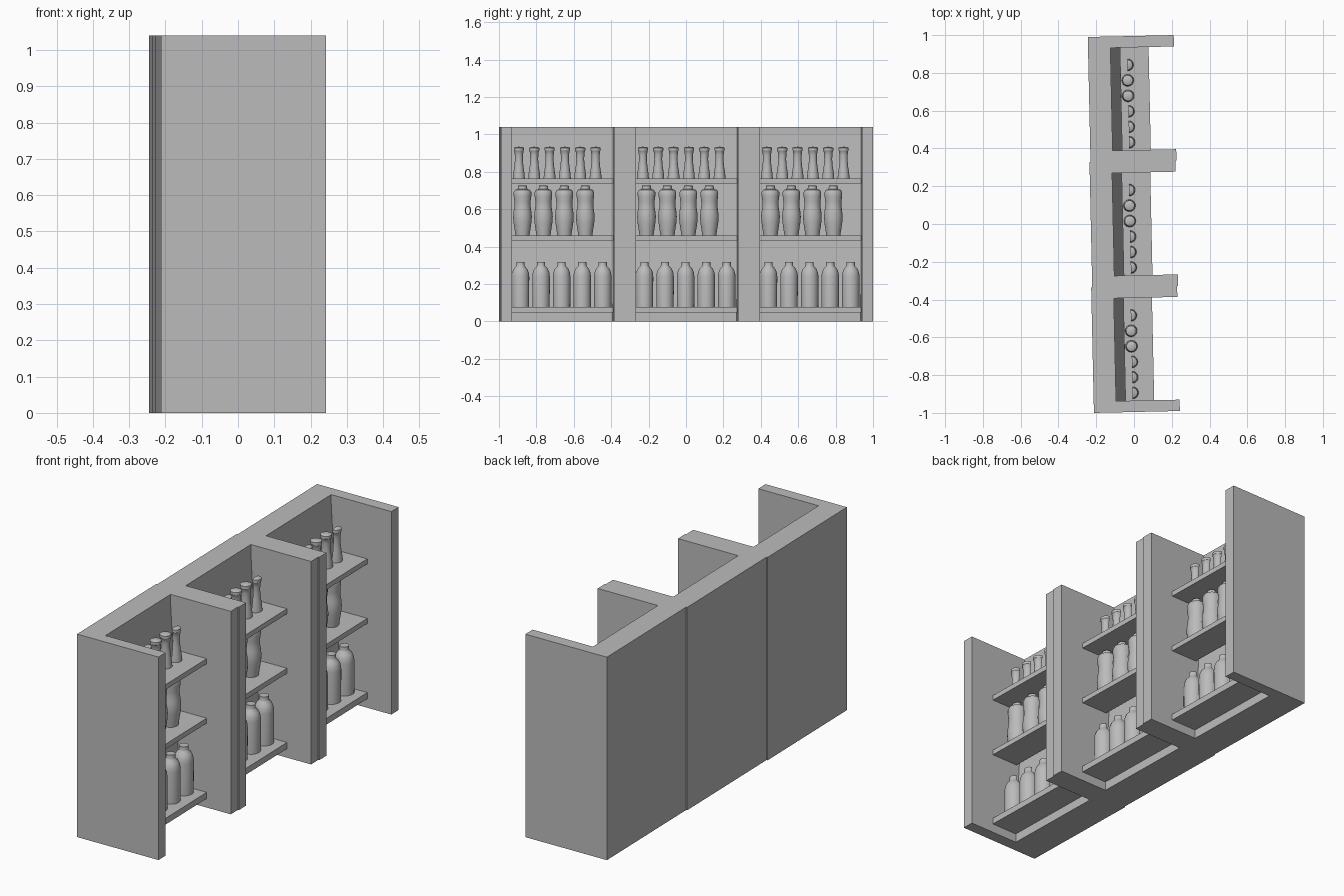
import bpy, bmesh, math
from mathutils import Matrix, Vector

cube = bpy.data.objects.get("Cube")
if cube:
    bpy.data.objects.remove(cube, do_unlink=True)

grey = bpy.data.materials.new("plain grey")
grey.use_nodes = True
COLOUR = (0.5, 0.5, 0.5, 1)
grey.diffuse_color = COLOUR
grey.node_tree.nodes["Principled BSDF"].inputs["Base Color"].default_value = COLOUR

HEIGHT, DEPTH, WIDTH, BOARD = 1.04, 0.455, 0.664, 0.06
PITCH = Vector((-0.009, 0.663, 0))
BACK, FRONT = -DEPTH / 2 - 0.001, DEPTH / 2 - 0.001
INNER = WIDTH / 2 - BOARD


def finish(bm, name):
    mesh = bpy.data.meshes.new(name)
    bm.to_mesh(mesh)
    bm.free()
    mesh.materials.append(grey)
    return mesh


def extrude_profile(name, points, y0, y1):
    """Extrude an x-z outline along y."""
    bm = bmesh.new()
    face = bm.faces.new([bm.verts.new((x, y0, z)) for x, z in points])
    top = bmesh.ops.extrude_face_region(bm, geom=[face])["geom"]
    bmesh.ops.translate(bm, vec=(0, y1 - y0, 0),
                        verts=[v for v in top if isinstance(v, bmesh.types.BMVert)])
    bmesh.ops.recalc_face_normals(bm, faces=bm.faces)
    return finish(bm, name)


def board(name, x0, x1, y0, y1, z0, z1):
    return extrude_profile(name, [(x0, z0), (x1, z0), (x1, z1), (x0, z1)], y0, y1)


def lathe(name, profile, half):
    """Turn an r-z profile; half shells keep only the side facing the aisle."""
    bm = bmesh.new()
    verts = [bm.verts.new((0, -r, z)) for r, z in profile]
    edges = [bm.edges.new(pair) for pair in zip(verts, verts[1:])]
    bmesh.ops.spin(bm, geom=verts + edges, axis=(0, 0, 1), cent=(0, 0, 0),
                   angle=math.pi if half else math.tau, steps=12 if half else 24)
    bmesh.ops.remove_doubles(bm, verts=bm.verts, dist=0.0002)
    bmesh.ops.recalc_face_normals(bm, faces=bm.faces)
    mesh = finish(bm, name)
    mesh.shade_smooth()
    mesh.set_sharp_from_angle(angle=math.radians(40))
    return mesh


def place(name, mesh, matrix):
    obj = bpy.data.objects.new(name, mesh)
    obj.matrix_world = matrix
    bpy.context.collection.objects.link(obj)


# Cabinet boards: the back wall leans and is thicker at its foot
boards = {
    "back_wall": extrude_profile(
        "back_wall", [(BACK, 0), (-0.055, 0), (-0.055, 0.045), (-0.11, 1.0),
                      (-0.11, HEIGHT), (BACK, HEIGHT)], -INNER, INNER),
    "side_panel_near": board("side_panel_near", BACK, FRONT, -WIDTH / 2, -INNER, 0, HEIGHT),
    "side_panel_far": board("side_panel_far", BACK, FRONT, INNER, WIDTH / 2, 0, HEIGHT),
}
for level, (bottom, top) in {"lower": (0.046, 0.078), "middle": (0.432, 0.458),
                             "upper": (0.737, 0.763)}.items():
    name = level + "_shelf"
    boards[name] = board(name, -0.06, 0.092, -INNER, INNER, bottom, top)

# Bottle outlines as (radius, height)
tall = [(0, 0.05), (0.046, 0.05), (0.047, 0.24), (0.044, 0.262), (0.036, 0.281),
        (0.023, 0.295), (0.022, 0.297), (0.022, 0.318), (0, 0.318)]
curvy = [(0, 0.456), (0.037, 0.456), (0.042, 0.49), (0.048, 0.53), (0.050, 0.56),
         (0.047, 0.59), (0.043, 0.615), (0.043, 0.64), (0.047, 0.67), (0.047, 0.69),
         (0.040, 0.703), (0.026, 0.707), (0.023, 0.725), (0, 0.727)]
slim = [(0, 0.762), (0.032, 0.762), (0.030, 0.79), (0.024, 0.83), (0.021, 0.865),
        (0.022, 0.89), (0.025, 0.912), (0.027, 0.914), (0.027, 0.928), (0.018, 0.932),
        (0, 0.934)]

# Rows: name, outline, x, first y, spacing, count, fully round ones
rows = [("tall_bottle", tall, 0.0, -0.222, 0.11, 5, (3, 4)),
        ("curvy_bottle", curvy, -0.012, -0.211, 0.112, 4, (2, 3)),
        ("slim_bottle", slim, -0.022, -0.23, 0.082, 6, (3, 4))]
bottles = [(row, lathe(row[0], row[1], False), lathe(row[0] + "_half", row[1], True))
           for row in rows]

# Three identical units side by side, each turned slightly
for unit in range(3):
    frame = Matrix.Translation(PITCH * (unit - 1)) @ Matrix.Rotation(0.022, 4, "Z")
    for name, mesh in boards.items():
        place(f"{name}_{unit + 1}", mesh, frame)
    for (name, _, x, y, step, count, whole), full, half in bottles:
        for i in range(count):
            place(f"{name}_{unit + 1}_{i + 1}", full if i in whole else half,
                  frame @ Matrix.Translation((x, y + step * i, 0)))
